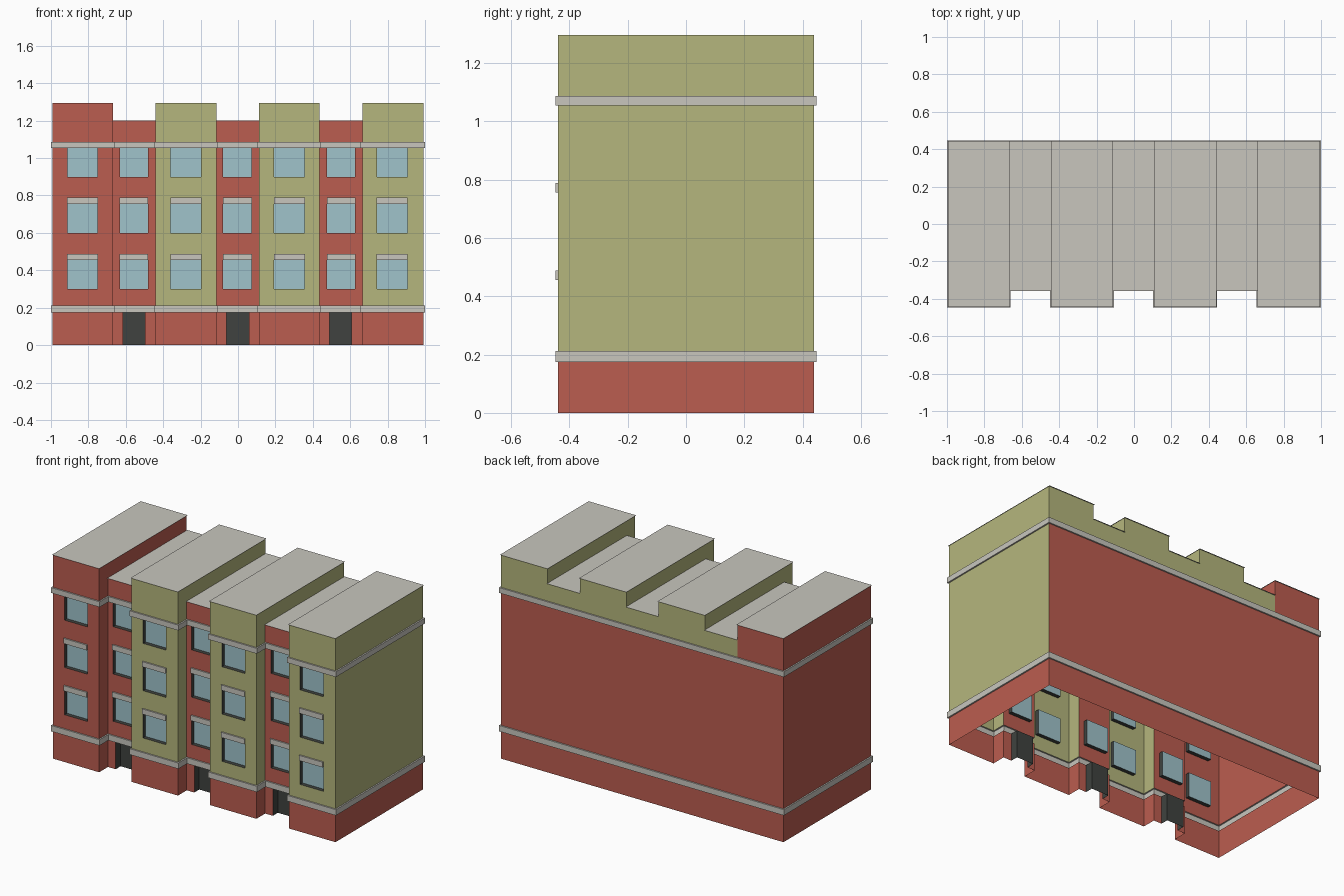
import bpy, bmesh
from mathutils import Vector

if "Cube" in bpy.data.objects:
    bpy.data.objects.remove(bpy.data.objects["Cube"])


def material(name, rgb):
    m = bpy.data.materials.new(name)
    m.diffuse_color = (*rgb, 1)
    m.use_nodes = True
    m.node_tree.nodes["Principled BSDF"].inputs["Base Color"].default_value = m.diffuse_color
    return m


RED = material("red_brick", (0.50, 0.11, 0.08))
OLIVE = material("olive_render", (0.46, 0.47, 0.205))
STONE = material("pale_stone", (0.58, 0.565, 0.515))
GLASS = material("window_glass", (0.35, 0.55, 0.60))
DARK = material("dark_frame", (0.05, 0.055, 0.05))


class Part:
    """Collects coloured quads and turns them into one welded object."""
    def __init__(self, name):
        self.name, self.bm, self.mats = name, bmesh.new(), []

    def quad(self, pts, mat):
        if mat not in self.mats:
            self.mats.append(mat)
        f = self.bm.faces.new([self.bm.verts.new(p) for p in pts])
        f.material_index = self.mats.index(mat)

    def wall(self, p, q, z0, z1, mat):
        self.quad([(*p, z0), (*q, z0), (*q, z1), (*p, z1)], mat)

    def finish(self):
        bmesh.ops.remove_doubles(self.bm, verts=self.bm.verts[:], dist=1e-5)
        me = bpy.data.meshes.new(self.name)
        self.bm.to_mesh(me)
        self.bm.free()
        for m in self.mats:
            me.materials.append(m)
        bpy.context.collection.objects.link(bpy.data.objects.new(self.name, me))


# Main dimensions: alternating projecting bays and recessed stair strips
X = [-0.991, -0.668, -0.44, -0.115, 0.111, 0.436, 0.665, 0.991]
BAY_Y, RECESS_Y, BACK_Y = -0.438, -0.35, 0.438
OUT = 0.009
Z_BASE, Z_WALL, Z_EAVE, Z_PAR = 0.175, 0.212, 1.053, 1.087
H_BAY, H_RECESS = 1.295, 1.2
WINDOWS = [(-0.912, -0.75), (-0.632, -0.482), (-0.36, -0.197), (-0.08, 0.073),
           (0.193, 0.356), (0.476, 0.626), (0.742, 0.906)]
DOORS = {1: (-0.614, -0.496), 3: (-0.062, 0.058), 5: (0.49, 0.608)}
ROWS = [(0.30, 0.455), (0.60, 0.755), (0.90, Z_EAVE)]


def front_y(i):
    return RECESS_Y if i % 2 else BAY_Y


def front_mat(i):
    return RED if i == 0 or i % 2 else OLIVE


# Plan outline, counter-clockwise from the front left corner
outline = []
for i in range(7):
    outline += [(X[i], front_y(i)), (X[i + 1], front_y(i))]
outline += [(X[7], BACK_Y), (X[0], BACK_Y)]
N = len(outline)


def edge_mat(e):
    if e < 13:
        i = e // 2
        return front_mat(i) if e % 2 == 0 else front_mat(i + i % 2)
    return OLIVE if e == 13 else RED


def normal(e):
    d = (Vector(outline[(e + 1) % N]) - Vector(outline[e])).normalized()
    return Vector((d.y, -d.x))


outer = [tuple(Vector(outline[k]) + OUT * (normal(k - 1 if k else N - 1) + normal(k)))
         for k in range(N)]


def panel(part, i, opening, z0, z1, rows, mat):
    """Facade panel with rectangular openings left out of its grid."""
    y = front_y(i)
    xs = [X[i], *opening, X[i + 1]]
    zs = sorted({z0, z1, *[z for r in rows for z in r]})
    for a in range(3):
        for b in range(len(zs) - 1):
            if a == 1 and any(abs(zs[b] - r[0]) < 1e-6 for r in rows):
                continue
            part.wall((xs[a], y), (xs[a + 1], y), zs[b], zs[b + 1], mat)


def recess(part, x0, x1, z0, z1, y, depth, pane, floor=True):
    """Dark reveals running back to a pane."""
    b = y + depth
    part.wall((x0, y), (x0, b), z0, z1, DARK)
    part.wall((x1, b), (x1, y), z0, z1, DARK)
    part.quad([(x0, b, z1), (x1, b, z1), (x1, y, z1), (x0, y, z1)], DARK)
    if floor:
        part.quad([(x0, y, z0), (x1, y, z0), (x1, b, z0), (x0, b, z0)], DARK)
    part.wall((x0, b), (x1, b), z0, z1, pane)


# Plinth and main walls
plinth, walls = Part("plinth"), Part("main_walls")
for e in range(N):
    p, q = outline[e], outline[(e + 1) % N]
    i = e // 2
    front = e < 13 and e % 2 == 0
    if front and i in DOORS:
        panel(plinth, i, DOORS[i], 0, Z_BASE, [(0, Z_BASE)], RED)
    else:
        plinth.wall(p, q, 0, Z_BASE, RED)
    if front:
        panel(walls, i, WINDOWS[i], Z_WALL, Z_EAVE, ROWS, front_mat(i))
    else:
        walls.wall(p, q, Z_WALL, Z_EAVE, edge_mat(e))
plinth.finish()
walls.finish()

# Stone bands that step out around the whole outline
for name, z0, z1 in (("lower_band", Z_BASE, Z_WALL), ("upper_band", Z_EAVE, Z_PAR)):
    band = Part(name)
    for e in range(N):
        f = (e + 1) % N
        p, q, P, Q = outline[e], outline[f], outer[e], outer[f]
        band.wall(P, Q, z0, z1, STONE)
        band.quad([(*P, z1), (*Q, z1), (*q, z1), (*p, z1)], STONE)
        band.quad([(*p, z0), (*q, z0), (*Q, z0), (*P, z0)], STONE)
    band.finish()

# Windows, lintels and doors
windows, lintels, doors = Part("windows"), Part("lintels"), Part("doors")
for i, (x0, x1) in enumerate(WINDOWS):
    y = front_y(i)
    for z0, z1 in ROWS:
        recess(windows, x0, x1, z0, z1, y, 0.025, GLASS)
    for _, z in ROWS[:2]:
        f, t, a, b = y - OUT, z + 0.033, x0 - 0.001, x1 + 0.001
        lintels.wall((a, f), (b, f), z, t, STONE)
        lintels.wall((b, f), (b, y), z, t, STONE)
        lintels.wall((a, y), (a, f), z, t, STONE)
        lintels.quad([(a, f, t), (b, f, t), (b, y, t), (a, y, t)], STONE)
        lintels.quad([(a, y, z), (b, y, z), (b, f, z), (a, f, z)], STONE)
for i, (x0, x1) in DOORS.items():
    recess(doors, x0, x1, 0, Z_BASE, front_y(i), 0.05, DARK, floor=False)
for part in (windows, lintels, doors):
    part.finish()

# Parapets above the upper band, and thin roof sheets
parapet, roofs = Part("parapet"), Part("roofs")
for i in range(7):
    a, b, y = X[i], X[i + 1], front_y(i)
    bay = i % 2 == 0
    h = H_BAY if bay else H_RECESS
    parapet.wall((a, y), (b, y), Z_PAR, h, front_mat(i))
    parapet.wall((b, BACK_Y), (a, BACK_Y), Z_PAR, h, OLIVE if i else RED)
    if bay:
        m = front_mat(i)
        # bay sides: full height in front of the recess, above the low roof behind
        zr = Z_PAR if i == 6 else H_RECESS
        zl = Z_PAR if i == 0 else H_RECESS
        parapet.wall((b, y), (b, RECESS_Y), Z_PAR, h, m)
        parapet.wall((b, RECESS_Y), (b, BACK_Y), zr, h, m)
        parapet.wall((a, RECESS_Y), (a, y), Z_PAR, h, m)
        parapet.wall((a, BACK_Y), (a, RECESS_Y), zl, h, m)
    o, s = 0.007, 0.004 if bay else 0
    roofs.quad([(a - s, y - o, h), (b + s, y - o, h),
                (b + s, BACK_Y + o, h), (a - s, BACK_Y + o, h)], STONE)
parapet.finish()
roofs.finish()
